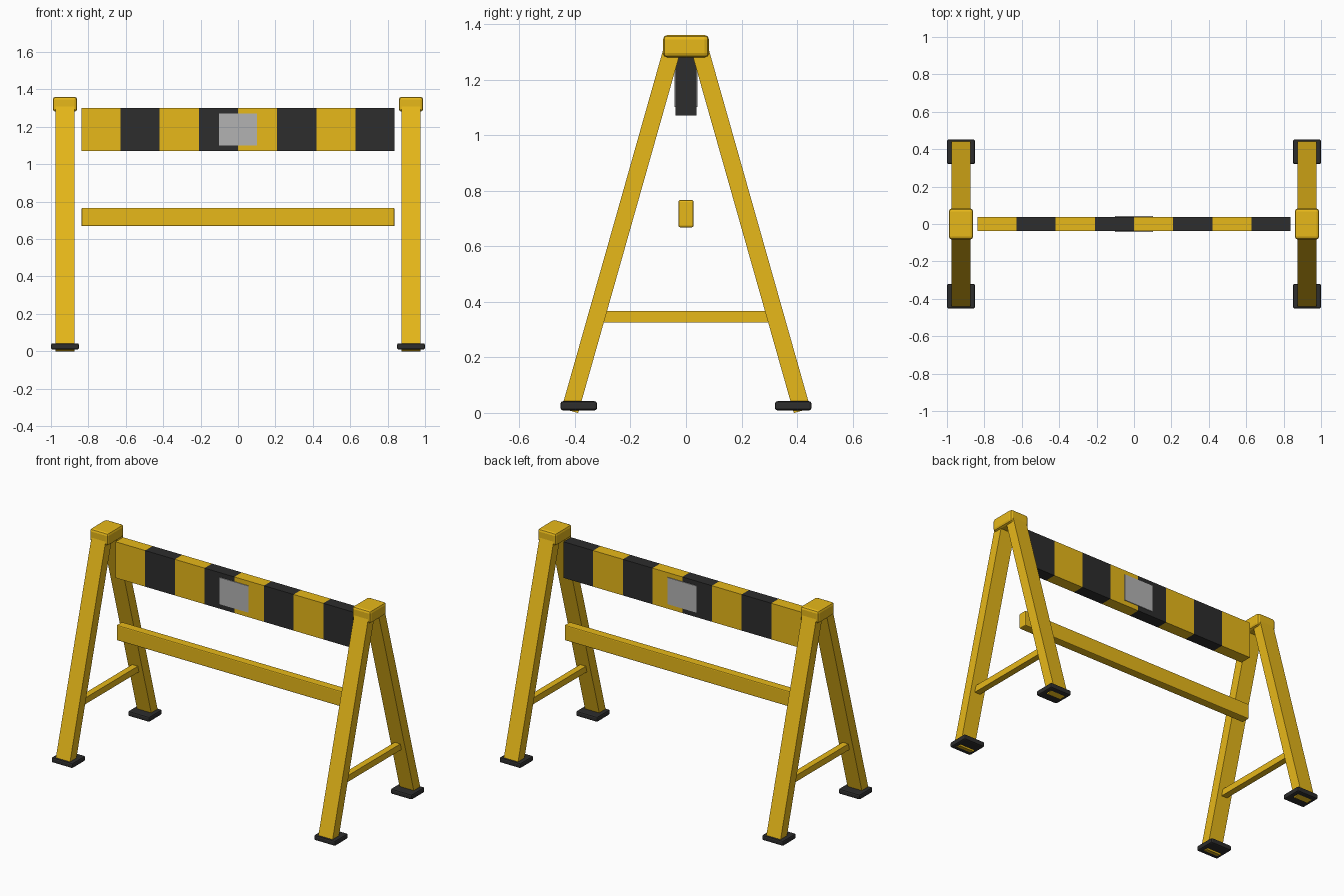
import bpy, bmesh, math
from mathutils import Vector, Matrix

if "Cube" in bpy.data.objects:
    bpy.data.objects.remove(bpy.data.objects["Cube"])


def material(name, rgb):
    m = bpy.data.materials.new(name)
    m.diffuse_color = (*rgb, 1.0)
    m.use_nodes = True
    m.node_tree.nodes["Principled BSDF"].inputs["Base Color"].default_value = m.diffuse_color
    return m


YELLOW = material("yellow_paint", (0.80, 0.48, 0.01))
BLACK = material("black_rubber", (0.026, 0.026, 0.026))
GREY = material("grey_reflector", (0.45, 0.45, 0.45))


def box(name, centre, size, mat, bevel=0.0, tilt=0.0):
    """Box of the given size, tilted about x, with optional rounded edges."""
    bm = bmesh.new()
    bmesh.ops.create_cube(bm, size=1.0, matrix=Matrix.Diagonal((*size, 1.0)))
    if bevel:
        bmesh.ops.bevel(bm, geom=bm.edges[:], offset=bevel, segments=2,
                        profile=0.5, affect='EDGES')
    mesh = bpy.data.meshes.new(name)
    bm.to_mesh(mesh)
    bm.free()
    mesh.materials.append(mat)
    ob = bpy.data.objects.new(name, mesh)
    ob.location = centre
    ob.rotation_euler.x = tilt
    bpy.context.collection.objects.link(ob)
    return ob


LEG_X = 0.925
FOOT_END = Vector((0.418, 0.008))    # leg centre line: (y, z) at the bottom
TOP_END = Vector((0.048, 1.315))     # and inside the cap
mid = (FOOT_END + TOP_END) / 2
run = FOOT_END - TOP_END
lean = math.atan2(run.x, -run.y)

# A-frame at each end
for side, sx in (("left", -1), ("right", 1)):
    x = sx * LEG_X
    for face, sy in (("front", -1), ("back", 1)):
        box(f"{side}_{face}_leg", (x, sy * mid.x, mid.y),
            (0.10, 0.062, run.length), YELLOW, tilt=sy * lean)
        box(f"{side}_{face}_foot", (x, sy * 0.386, 0.0255),
            (0.15, 0.132, 0.033), BLACK, bevel=0.009)
    box(f"{side}_cap", (x, 0, 1.32), (0.13, 0.165, 0.08), YELLOW, bevel=0.015)
    box(f"{side}_cross_brace", (x, 0, 0.346), (0.04, 0.63, 0.04), YELLOW)

# Striped board made of eight alternating blocks
STRIPES, BOARD = 8, 1.674
step = BOARD / STRIPES
for i in range(STRIPES):
    box(f"board_stripe_{i + 1}", (-BOARD / 2 + (i + 0.5) * step, 0, 1.185),
        (step, 0.075, 0.23), BLACK if i % 2 else YELLOW)

# Reflector plate on both faces of the board
for face, sy in (("front", -1), ("back", 1)):
    box(f"{face}_reflector", (0, sy * 0.038, 1.186), (0.204, 0.008, 0.17), GREY)

# Lower rail
box("lower_rail", (0, 0, 0.717), (BOARD, 0.055, 0.098), YELLOW, bevel=0.006)
